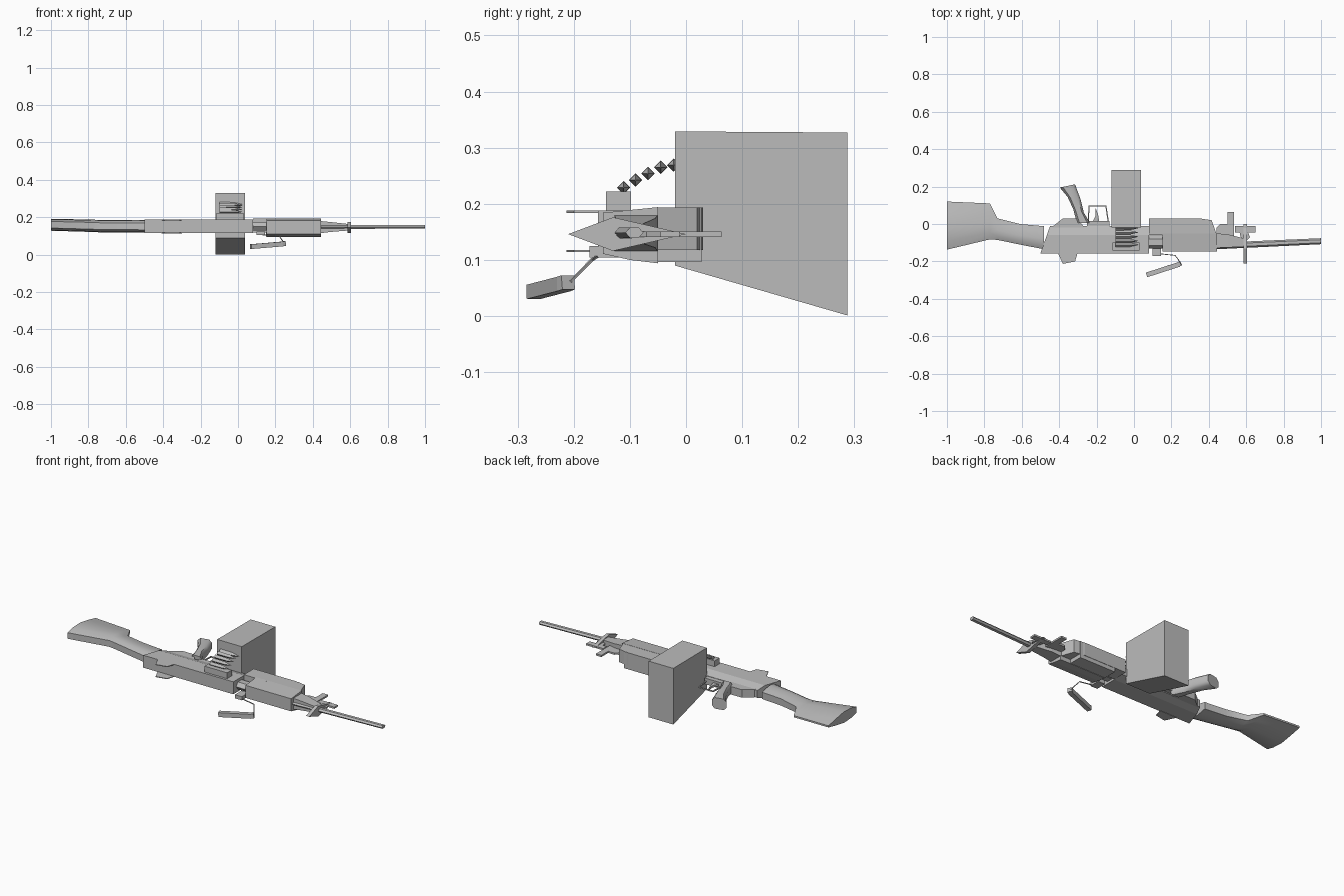
import bpy, bmesh, math
from mathutils import Vector

if "Cube" in bpy.data.objects:
    bpy.data.objects.remove(bpy.data.objects["Cube"])

gray = bpy.data.materials.new("gunmetal gray")
gray.diffuse_color = (0.5, 0.5, 0.5, 1)
gray.use_nodes = True
gray.node_tree.nodes["Principled BSDF"].inputs["Base Color"].default_value = gray.diffuse_color


def finish(name, bm, smooth=None):
    bmesh.ops.recalc_face_normals(bm, faces=bm.faces)
    me = bpy.data.meshes.new(name)
    bm.to_mesh(me)
    bm.free()
    me.materials.append(gray)
    ob = bpy.data.objects.new(name, me)
    bpy.context.collection.objects.link(ob)
    if smooth:
        bpy.ops.object.select_all(action='DESELECT')
        ob.select_set(True)
        bpy.context.view_layer.objects.active = ob
        bpy.ops.object.shade_smooth_by_angle(angle=math.radians(smooth))
    return ob


def loft(name, rings, smooth=None):
    """Skin a list of equal-length point rings and cap both ends."""
    bm = bmesh.new()
    rs = [[bm.verts.new(p) for p in r] for r in rings]
    n = len(rs[0])
    for a, b in zip(rs, rs[1:]):
        for i in range(n):
            j = (i + 1) % n
            bm.faces.new((a[i], a[j], b[j], b[i]))
    bm.faces.new(rs[0][::-1])
    bm.faces.new(rs[-1])
    return finish(name, bm, smooth)


def prism(name, outline, z0, z1):
    """Extrude an outline in x, y between two heights."""
    return loft(name, [[(x, y, z) for x, y in outline] for z in (z0, z1)])


def box(name, x0, x1, y0, y1, z0, z1):
    return prism(name, [(x0, y0), (x1, y0), (x1, y1), (x0, y1)], z0, z1)


def bar_x(name, profile, x0, x1):
    """Extrude a y, z profile along x."""
    return loft(name, [[(x, y, z) for y, z in profile] for x in (x0, x1)])


def oval(x, y0, y1, z0, z1, n=8):
    cy, cz, ry, rz = (y0 + y1) / 2, (z0 + z1) / 2, (y1 - y0) / 2, (z1 - z0) / 2
    return [(x, cy + ry * math.cos(math.tau * i / n), cz + rz * math.sin(math.tau * i / n)) for i in range(n)]


def teardrop(x, y0, y1, cz, h, toe):
    """Stock section: blunt at the comb (low y), narrowing to the toe (high y)."""
    half = [(0, .55), (.18, .9), (.45, 1), (.75, .5 + toe / 2), (1, toe)]
    pts = half + [(t, -k) for t, k in reversed(half)]
    return [(x, y0 + (y1 - y0) * t, cz + h * k) for t, k in pts]


def rod(name, path, r, n=4):
    """Thin rod through points."""
    pts = [Vector(p) for p in path]
    rings = []
    for i, p in enumerate(pts):
        d = (pts[min(i + 1, len(pts) - 1)] - pts[max(i - 1, 0)]).normalized()
        ref = Vector((0, 0, 1)) if abs(d.z) < 0.9 else Vector((1, 0, 0))
        u = d.cross(ref).normalized()
        v = d.cross(u)
        rings.append([p + r * (u * math.cos(math.tau * (k + .5) / n) + v * math.sin(math.tau * (k + .5) / n))
                      for k in range(n)])
    return loft(name, rings)


# Shoulder stock
loft("stock", [teardrop(-1.0, -.137, .12, .16, .032, .15), teardrop(-.77, -.082, .11, .154, .033, .15),
               teardrop(-.73, -.085, .03, .152, .033, .5), teardrop(-.61, -.11, 0, .152, .033, .6),
               teardrop(-.48, -.135, -.012, .151, .033, .6)], 50)

# Receiver, tapering towards the trigger side, with an angled rear end
section = [(-.157, .116), (-.06, .116), (-.012, .13), (-.012, .172), (-.06, .188), (-.157, .188)]
loft("receiver", [[(-.5 + (y + .157) * .35, y, z) for y, z in section], [(.08, y, z) for y, z in section]])
prism("receiver_grip_mount", [(-.46, -.05), (-.27, -.05), (-.27, -.012), (-.305, .03), (-.38, .03), (-.43, -.01)],
      .128, .174)

# Rear sight guards, one on each side
for side, z in (("lower", .114), ("upper", .184)):
    prism("rear_sight_guard_" + side, [(-.41, -.15), (-.30, -.15), (-.315, -.20), (-.38, -.213)], z, z + .004)

# Ammunition box with a sloping underside
loft("ammo_box", [[(x, -.02, .09), (x, .288, .001), (x, .288, .327), (x, -.02, .329)] for x in (-.12, .038)])

# Feed tray and belt of cartridges
box("feed_tray", -.115, .03, -.143, -.098, .185, .222)
belt = [(-.111, .229), (-.09, .242), (-.068, .254), (-.045, .265), (-.022, .269)]
for i, (y, z) in enumerate(belt):
    loft(f"cartridge_{i + 1}", [oval(x, y - r, y + r, z - r, z + r, 4)
                                for x, r in ((-.098, .012), (-.02, .011), (-.01, .008), (.022, .001))])

# Pistol grip, flat-sided with rounded corners
grip = [(-.397, .195, -.315, .212), (-.355, .145, -.285, .13), (-.325, .08, -.268, .06), (-.305, .005, -.235, .005)]
corner = [(1, .5), (.6, 1), (-.6, 1), (-1, .5), (-1, -.5), (-.6, -1), (.6, -1), (1, -.5)]
loft("pistol_grip", [[((a + c) / 2 + (c - a) / 2 * u, (b + d) / 2 + (d - b) / 2 * u, .152 + .032 * v)
                      for u, v in corner] for a, b, c, d in grip], 50)

# Trigger group
box("trigger_base", -.25, -.13, -.02, .015, .135, .17)
rod("trigger_guard", [(-.245, .01, .152), (-.24, .095, .152), (-.15, .095, .152), (-.137, .01, .152)], .005)
prism("trigger", [(-.222, .01), (-.185, .01), (-.192, .05), (-.205, .085), (-.205, .045)], .146, .158)

# Handguard: lower block with its keel, and tapered upper shroud
prism("handguard_lower", [(.08, -.06), (.44, -.06), (.44, -.05), (.415, .02), (.35, .03), (.08, .03)], .118, .193)
box("handguard_keel", .15, .38, -.05, .028, .096, .193)
bar_x("handguard_upper", [(-.05, .094), (-.10, .1), (-.148, .111), (-.148, .184), (-.05, .194)], .152, .445)

# Barrel, its rear end between receiver and shroud, and the tapering gas block
loft("barrel_breech", [oval(x, -.132, -.062, .125, .175, 6) for x in (.07, .16)])
loft("gas_block", [[(x, y0, z0), (x, y1, z0), (x, y1, z1), (x, y0, z1)] for x, y0, y1, z0, z1 in
                   ((.44, -.128, -.05, .115, .18), (.50, -.125, -.055, .122, .174), (.60, -.122, -.08, .13, .163))])
loft("barrel", [oval(.40, -.137, -.102, .136, .16, 6), oval(1.0, -.108, -.076, .138, .159, 6)])

# Front sight: spindle-shaped blade, tab plate and lug
loft("front_sight", [[(x, -.21, .146), (x, -.13, .116), (x, 0, .146), (x, -.13, .176)] for x in (.585, .605)])
prism("front_tab", [(.54, -.012), (.65, -.012), (.65, -.045), (.61, -.045), (.62, -.07), (.60, -.09),
                    (.57, -.07), (.565, -.045), (.54, -.045)], .141, .151)
prism("bipod_lug", [(.50, .063), (.535, .063), (.535, -.07), (.44, -.07), (.44, -.02), (.46, 0), (.50, 0)],
      .141, .151)

# Folding carry handle with its mount and wire arm
box("handle_mount", .10, .145, -.172, -.11, .104, .125)
rod("handle_arm", [(.10, -.155, .108), (.22, -.168, .1), (.247, -.205, .062), (.24, -.215, .058)], .003)
rod("handle_grip", [(.25, -.210, .06), (.235, -.218, .057), (.068, -.272, .043)], .018)
